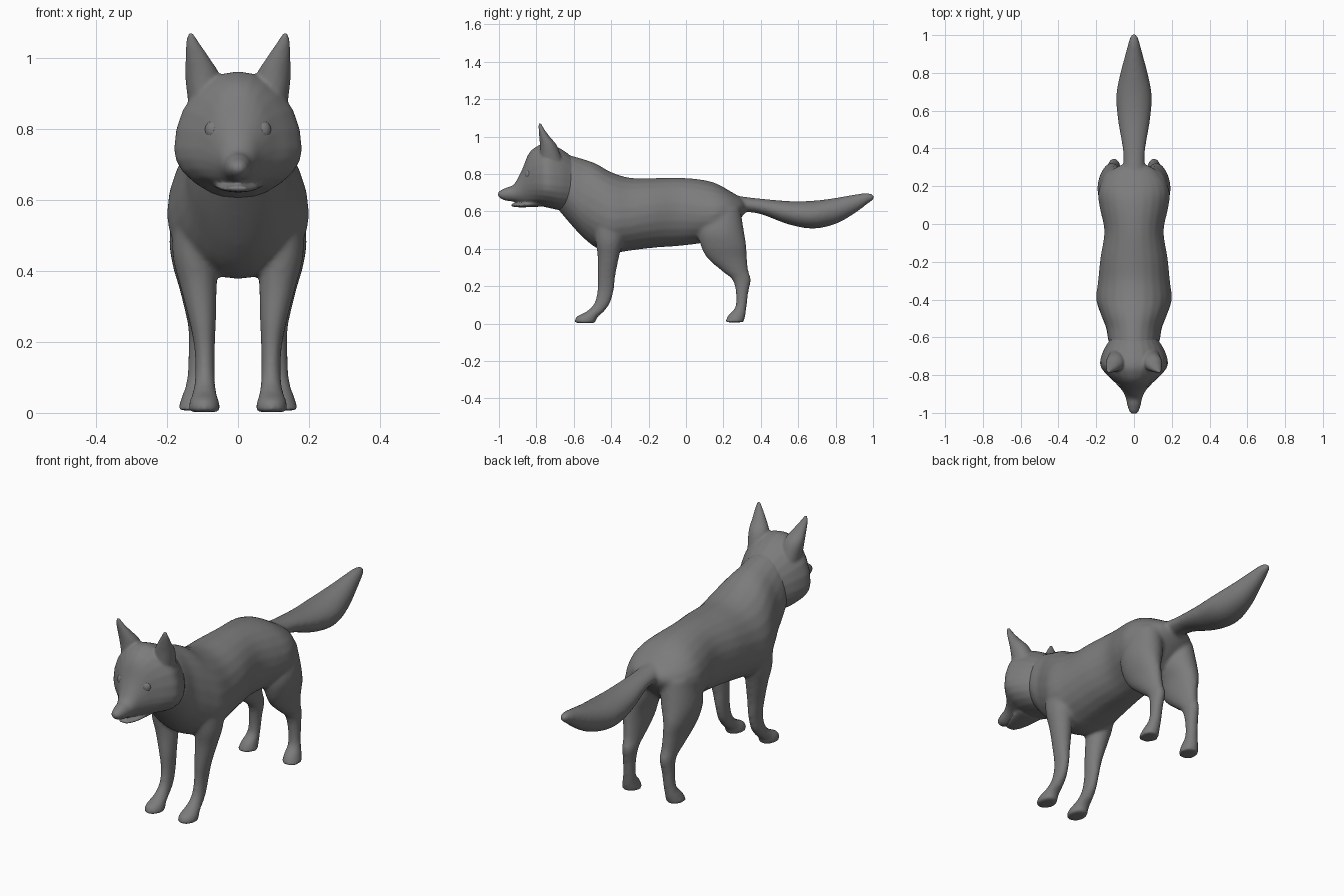
import bpy
import bmesh
from math import cos, sin, pi

cube = bpy.data.objects.get("Cube")
if cube:
    bpy.data.objects.remove(cube)

grey = bpy.data.materials.new("grey_fur")
grey.use_nodes = True
COLOUR = (0.2, 0.2, 0.2, 1)
grey.diffuse_color = COLOUR
grey.node_tree.nodes["Principled BSDF"].inputs["Base Color"].default_value = COLOUR

SIDES = 24
STEPS = 5


def spline(stations):
    """Smooth in-between stations through the given ones."""
    pts = [stations[0]] + stations + [stations[-1]]
    out = []
    for a, b, c, d in zip(pts, pts[1:], pts[2:], pts[3:]):
        for s in range(STEPS):
            t = s / STEPS
            out.append([q + 0.5 * t * (r - p + t * (2 * p - 5 * q + 4 * r - e + t * (3 * (q - r) + e - p)))
                        for p, q, r, e in zip(a, b, c, d)])
    return out + [list(stations[-1])]


def egg(st, a):
    """Upright ring: y, top, bottom, half width, height share of the widest line."""
    y, top, bottom, half, share = st
    mid = bottom + share * (top - bottom)
    s = sin(a)
    return half * cos(a), y, mid + s * (top - mid if s > 0 else mid - bottom)


def disc(side):
    """Level ring: x, y, z, x radius, y radius."""
    return lambda st, a: (side * (st[0] + st[3] * cos(a)), st[1] + st[4] * sin(a), st[2])


def loft(bm, stations, ring):
    rows = [[bm.verts.new(ring(st, 2 * pi * i / SIDES)) for i in range(SIDES)]
            for st in spline(stations)]
    for r, s in zip(rows, rows[1:]):
        for i in range(SIDES):
            j = (i + 1) % SIDES
            bm.faces.new((r[i], r[j], s[j], s[i]))
    bm.faces.new(rows[0][::-1])
    bm.faces.new(rows[-1])
    # closed shell with outward normals
    bmesh.ops.recalc_face_normals(bm, faces=bm.faces)


def finish(bm, name, voxel, rounds):
    mesh = bpy.data.meshes.new(name)
    bm.to_mesh(mesh)
    bm.free()
    mesh.materials.append(grey)
    obj = bpy.data.objects.new(name, mesh)
    bpy.context.collection.objects.link(obj)
    if voxel:
        fuse = obj.modifiers.new("fuse", "REMESH")
        fuse.mode = "VOXEL"
        fuse.voxel_size = voxel
        fuse.use_smooth_shade = True
        soften = obj.modifiers.new("soften", "SMOOTH")
        soften.factor = 0.5
        soften.iterations = rounds
    mesh.shade_smooth()
    return obj


# Body: torso, tail and four legs fused into one skin
torso = [(-.70, .92, .63, .10, .45), (-.62, .90, .535, .135, .45), (-.55, .88, .46, .148, .42),
         (-.48, .855, .405, .175, .42), (-.40, .81, .378, .20, .42), (-.30, .78, .39, .19, .45),
         (-.18, .778, .405, .178, .5), (-.04, .78, .415, .157, .5), (.08, .77, .43, .18, .45),
         (.16, .75, .45, .19, .45), (.23, .712, .5, .165, .5), (.29, .675, .56, .11, .5),
         (.32, .65, .6, .05, .5)]
tail = [(.2, .70, .62, .05, .5), (.3, .68, .60, .055, .5), (.4, .668, .585, .06, .5),
        (.55, .655, .53, .085, .5), (.68, .657, .508, .094, .5), (.8, .672, .533, .072, .5),
        (.9, .69, .588, .045, .5), (.97, .698, .64, .027, .5), (1.006, .688, .665, .012, .5)]
front_leg = [(.11, -.40, .58, .075, .1), (.123, -.41, .45, .062, .075), (.112, -.415, .36, .052, .058),
             (.1, -.425, .26, .038, .048), (.094, -.43, .18, .029, .044), (.093, -.448, .11, .028, .042),
             (.094, -.485, .065, .032, .047), (.095, -.53, .035, .041, .058), (.095, -.54, .002, .046, .055)]
hind_leg = [(.095, .20, .62, .075, .09), (.108, .187, .5, .085, .122), (.118, .2, .42, .067, .122),
            (.113, .22, .35, .052, .106), (.108, .264, .28, .04, .07), (.106, .297, .235, .034, .05),
            (.11, .3, .17, .03, .034), (.115, .294, .09, .03, .03), (.121, .272, .045, .038, .046),
            (.125, .258, .007, .046, .05)]
bm = bmesh.new()
loft(bm, torso, egg)
loft(bm, tail, egg)
for side in (-1, 1):
    loft(bm, front_leg, disc(side))
    loft(bm, hind_leg, disc(side))
finish(bm, "body", .009, 8)

# Head: skull with muzzle, lower jaw and ears
skull = [(-.60, .885, .60, .12, .45), (-.67, .935, .605, .162, .4), (-.74, .962, .62, .18, .36),
         (-.79, .952, .63, .152, .36), (-.84, .91, .632, .1, .4), (-.88, .815, .642, .064, .45),
         (-.92, .745, .652, .044, .5), (-.96, .727, .657, .035, .5), (-.99, .713, .668, .025, .5),
         (-1.005, .7, .682, .012, .5)]
jaw = [(-.78, .66, .625, .07, .5), (-.85, .652, .622, .058, .5), (-.90, .642, .622, .042, .5),
       (-.935, .64, .626, .024, .5)]
ear = [(.09, -.72, .87, .05, .06), (.1, -.735, .95, .049, .046), (.114, -.757, 1.0, .034, .028),
       (.127, -.773, 1.04, .02, .015), (.134, -.782, 1.072, .007, .007)]
bm = bmesh.new()
loft(bm, skull, egg)
loft(bm, jaw, egg)
for side in (-1, 1):
    loft(bm, ear, disc(side))
finish(bm, "head", .006, 6)

# Eyes: slightly flattened balls set in the face
for side, label in ((-1, "right_eye"), (1, "left_eye")):
    bm = bmesh.new()
    bmesh.ops.create_uvsphere(bm, u_segments=12, v_segments=8, radius=.027)
    bmesh.ops.scale(bm, verts=bm.verts, vec=(.95, .8, 1.05))
    eye = finish(bm, label, 0, 0)
    eye.location = (side * .068, -.84, .797)
